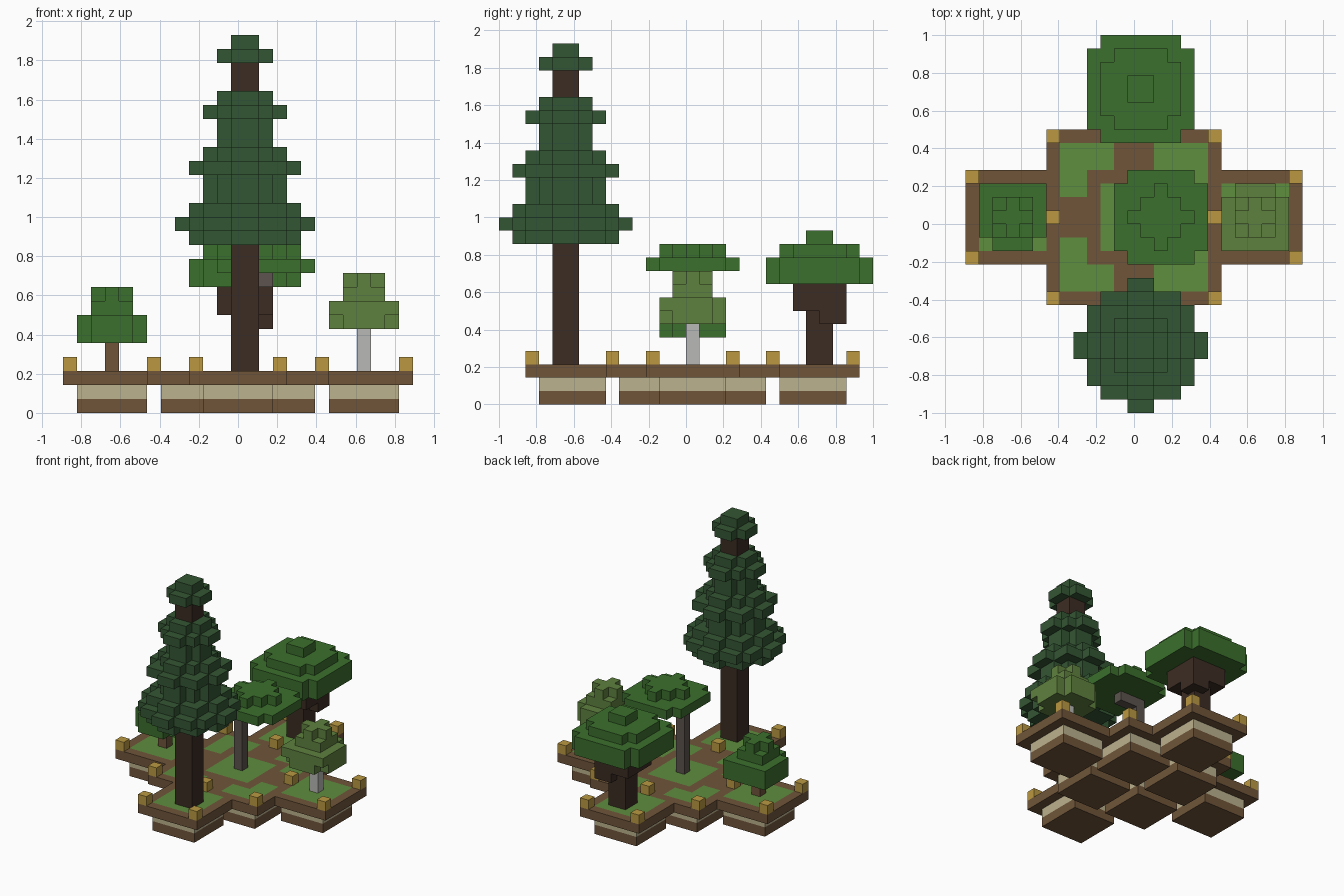
import bpy
import bmesh
from mathutils import Vector

cube = bpy.data.objects.get("Cube")
if cube:
    bpy.data.objects.remove(cube, do_unlink=True)

U = 1 / 14                          # edge of one block
ORIGIN = Vector((12.5, 14, 0))      # grid point that sits at the world origin


def material(name, rgb):
    def linear(c):
        c /= 255
        return c / 12.92 if c <= 0.04045 else ((c + 0.055) / 1.055) ** 2.4
    colour = (*[linear(c) for c in rgb], 1)
    m = bpy.data.materials.new(name)
    m.use_nodes = True
    m.diffuse_color = colour
    bsdf = next(n for n in m.node_tree.nodes if n.type == 'BSDF_PRINCIPLED')
    bsdf.inputs["Base Color"].default_value = colour
    bsdf.inputs["Roughness"].default_value = 0.9
    return m


EARTH = material("earth_brown", (112, 85, 58))
SAND = material("pale_sand", (188, 178, 142))
GRASS = material("grass_green", (95, 142, 62))
GOLD = material("gold", (187, 153, 66))
PINE = material("pine_green", (52, 86, 52))
LEAF = material("leaf_green", (60, 112, 45))
OLIVE = material("olive_leaf", (95, 129, 62))
PALE_BARK = material("pale_bark", (185, 185, 182))
DARK_BARK = material("dark_bark", (60, 44, 35))
GREY_BARK = material("grey_bark", (92, 84, 78))


# --- Block set helpers ---
def box(i0, i1, j0, j1, k0, k1):
    return {(i, j, k) for i in range(i0, i1) for j in range(j0, j1) for k in range(k0, k1)}


def square(i, j, size, k0, k1):
    return box(i, i + size, j, j + size, k0, k1)


def clipped(i, j, size, k0, k1):
    """Square slab without its four corner blocks."""
    ends_i, ends_j = (i, i + size - 1), (j, j + size - 1)
    return {c for c in square(i, j, size, k0, k1)
            if not (c[0] in ends_i and c[1] in ends_j)}


def disc(ci, cj, r, k):
    return {c for c in square(ci - r, cj - r, 2 * r, k, k + 1)
            if (c[0] + .5 - ci) ** 2 + (c[1] + .5 - cj) ** 2 < (r - .36) ** 2
            or r == 1}


def diamond(ci, cj, r, k):
    return {c for c in square(ci - r, cj - r, 2 * r + 1, k, k + 1)
            if abs(c[0] - ci) + abs(c[1] - cj) <= r}


def build(name, cells, mats, rule=lambda cell, normal: 0):
    """Make one object from the outer faces of a set of blocks."""
    bm = bmesh.new()
    verts = {}

    def vert(p):
        key = tuple(round(c) for c in p)
        if key not in verts:
            verts[key] = bm.verts.new((Vector(key) - ORIGIN) * U)
        return verts[key]

    for cell in sorted(cells):
        centre = Vector(cell) + Vector((.5, .5, .5))
        for axis in range(3):
            for sign in (-1, 1):
                n = Vector((0, 0, 0))
                n[axis] = sign
                if tuple(int(a + b) for a, b in zip(cell, n)) in cells:
                    continue
                a = Vector((0, 0, 0))
                a[(axis + 1) % 3] = .5
                b = n.cross(a)
                mid = centre + n * .5
                face = bm.faces.new([vert(mid + p) for p in (a + b, b - a, -a - b, a - b)])
                face.material_index = rule(cell, n)
    bmesh.ops.recalc_face_normals(bm, faces=bm.faces)
    mesh = bpy.data.meshes.new(name)
    bm.to_mesh(mesh)
    bm.free()
    for m in mats:
        mesh.materials.append(m)
    obj = bpy.data.objects.new(name, mesh)
    bpy.context.scene.collection.objects.link(obj)
    return obj


# --- Platform: four arms and four middle tiles, each with a layered base ---
arms = {"left": (18, 11), "right": (0, 11), "front": (9, 2), "back": (9, 20)}
middle = [(i, j) for i in (6, 12) for j in (8, 14)]

deck = square(6, 8, 13, 2, 3)
grass = square(10, 12, 5, 2, 3)
for i, j in arms.values():
    deck |= square(i, j, 7, 2, 3)
    grass |= square(i + 1, j + 1, 5, 2, 3)
path_ring = square(9, 11, 7, 2, 3)
for i in (7, 14):
    for j in (9, 16):
        grass |= square(i, j, 4, 2, 3) - path_ring
build("deck", deck, [EARTH, GRASS], lambda c, n: int(n.z > 0 and c in grass))

named_tiles = list(arms.items()) + [("middle_%d" % t, p) for t, p in enumerate(middle)]
for name, (i, j) in named_tiles:
    build("base_" + name, square(i + 1, j + 1, 5, 0, 2), [EARTH, SAND],
          lambda c, n: c[2])

# --- Corner posts ---
posts = {(i, j) for i in (6, 12, 18) for j in (8, 14, 20)} - {(12, 14)}
posts |= {(i, j) for i in (0, 24) for j in (11, 17)}
posts |= {(i, j) for i in (9, 15) for j in (2, 26)}
for n, (i, j) in enumerate(sorted(posts)):
    build("post_%02d" % n, {(i, j, 3)}, [GOLD])

# --- Tall pine at the front ---
build("pine_trunk", box(12, 14, 4, 6, 3, 25), [DARK_BARK])
needles = set()
for k, r in enumerate((4, 5, 4, 3, 3, 4, 3, 2, 2, 3, 2), start=12):
    needles |= disc(13, 5, r, k)
build("pine_needles", needles, [PINE])
build("pine_tip", disc(13, 5, 2, 25) | disc(13, 5, 1, 26), [PINE])

# --- Broad tree at the back ---
build("broad_trunk", box(12, 14, 23, 25, 3, 9) | box(11, 15, 22, 26, 7, 9)
      | box(13, 15, 24, 26, 6, 7), [DARK_BARK])
build("broad_crown", clipped(9, 20, 8, 9, 11) | clipped(10, 21, 6, 11, 12)
      | square(12, 23, 2, 12, 13), [LEAF])

# --- Leaning tree in the middle ---
build("leaning_trunk", box(12, 13, 14, 15, 3, 10) | box(12, 15, 14, 15, 9, 10), [GREY_BARK])
build("leaning_crown", clipped(11, 11, 7, 10, 11) | diamond(14, 14, 2, 11), [LEAF])

# --- Small tree on the right arm ---
build("small_trunk", box(3, 4, 14, 15, 3, 5), [EARTH])
crown = square(1, 12, 5, 5, 7) - box(1, 2, 12, 13, 5, 7) - box(5, 6, 12, 13, 5, 7)
build("small_crown", crown | square(2, 13, 3, 7, 8) | diamond(3, 14, 1, 8), [LEAF])

# --- Pale-barked tree on the left arm ---
build("pale_trunk", box(21, 22, 14, 15, 3, 6), [PALE_BARK])
crown = clipped(19, 12, 5, 6, 7) | clipped(19, 12, 5, 7, 8) | {(19, 12, 7), (23, 12, 7)}
build("pale_crown", crown | square(20, 13, 3, 8, 9) | diamond(21, 14, 1, 9), [OLIVE])
